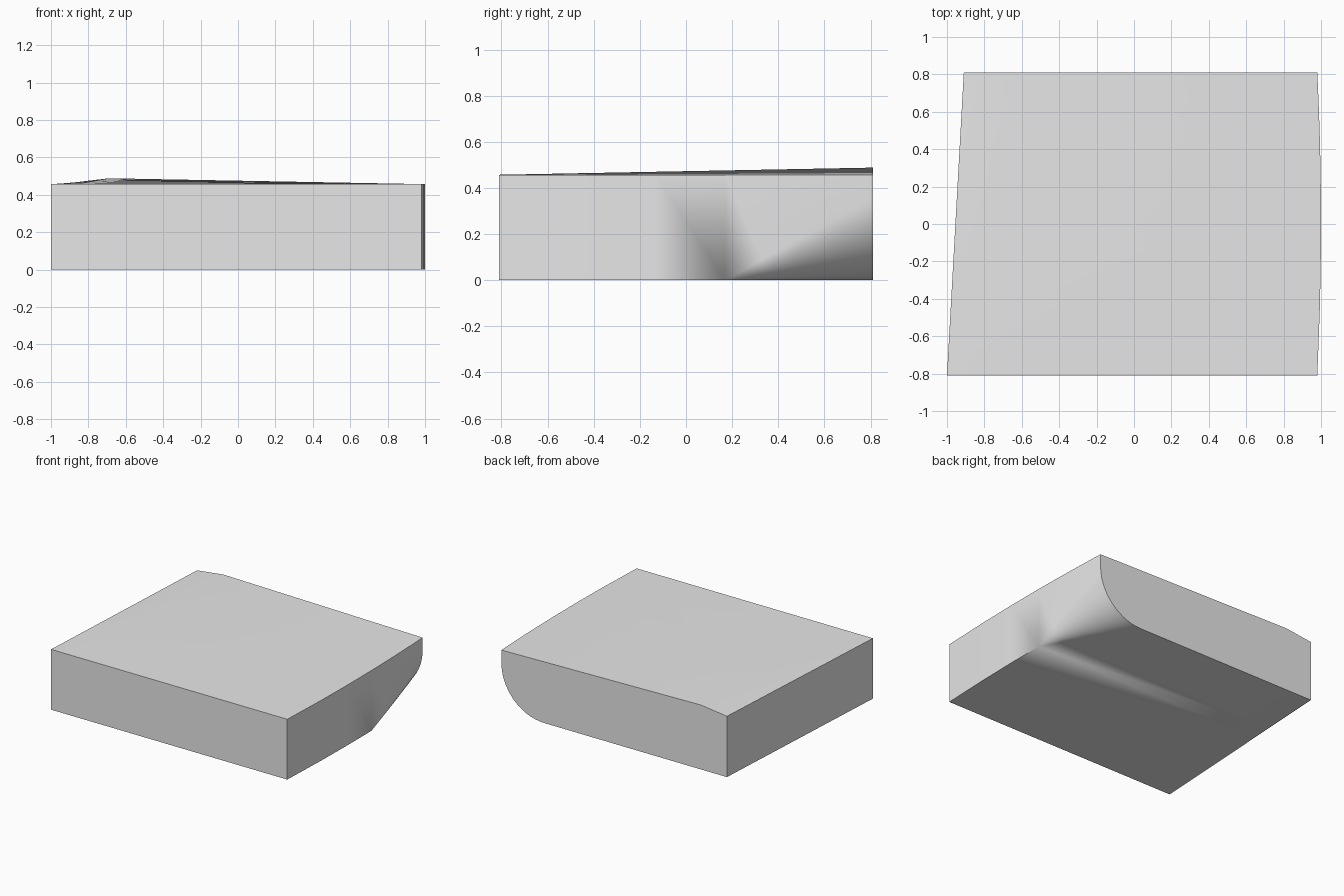
import bpy, bmesh, math

cube = bpy.data.objects.get("Cube")
if cube:
    bpy.data.objects.remove(cube, do_unlink=True)

HALF = 0.81      # half depth
HEIGHT = 0.457   # height of the side walls
RISE = 0.031     # height of the ridge at the back
APEX = 0.17      # where the rounded lower edge begins
RADIUS = 0.36    # its radius at the back
STEPS = 14


def section(y):
    """Cross-section of the block at depth y, as a closed loop."""
    t = (y + HALF) / (2 * HALF)
    left = -1 + 0.09 * t
    right = 1 - 0.02 * (y / HALF) ** 2
    ridge = left + 0.14 + 0.08 * t
    r = RADIUS * max(0, (y - APEX) / (HALF - APEX))
    loop = [(left, y, 0), (left, y, HEIGHT + 0.004 * t),
            (ridge, y, HEIGHT + RISE * t), (right, y, HEIGHT)]
    for i in range(STEPS + 1):
        a = math.pi / 2 * i / STEPS
        loop.append((right - r + r * math.cos(a), y, r - r * math.sin(a)))
    return loop


# Loft the block through its sections, front to back
bm = bmesh.new()
stations = [-HALF, -0.43, -0.13, APEX, 0.33, 0.49, 0.65, HALF]
loops = [[bm.verts.new(p) for p in section(y)] for y in stations]
for a, b in zip(loops, loops[1:]):
    n = len(a)
    for i in range(n):
        j = (i + 1) % n
        bm.faces.new((a[i], a[j], b[j], b[i]))
bm.faces.new(loops[0])
bm.faces.new(loops[-1])
bmesh.ops.remove_doubles(bm, verts=bm.verts, dist=0.0001)
bmesh.ops.recalc_face_normals(bm, faces=bm.faces)

mesh = bpy.data.meshes.new("block")
bm.to_mesh(mesh)
bm.free()
block = bpy.data.objects.new("block", mesh)
bpy.context.collection.objects.link(block)

# Plain grey
grey = bpy.data.materials.new("light grey")
grey.use_nodes = True
colour = (0.8, 0.8, 0.8, 1)
grey.diffuse_color = colour
grey.node_tree.nodes["Principled BSDF"].inputs["Base Color"].default_value = colour
mesh.materials.append(grey)

bpy.ops.object.select_all(action='DESELECT')
block.select_set(True)
bpy.context.view_layer.objects.active = block
bpy.ops.object.shade_smooth_by_angle(angle=math.radians(30))
